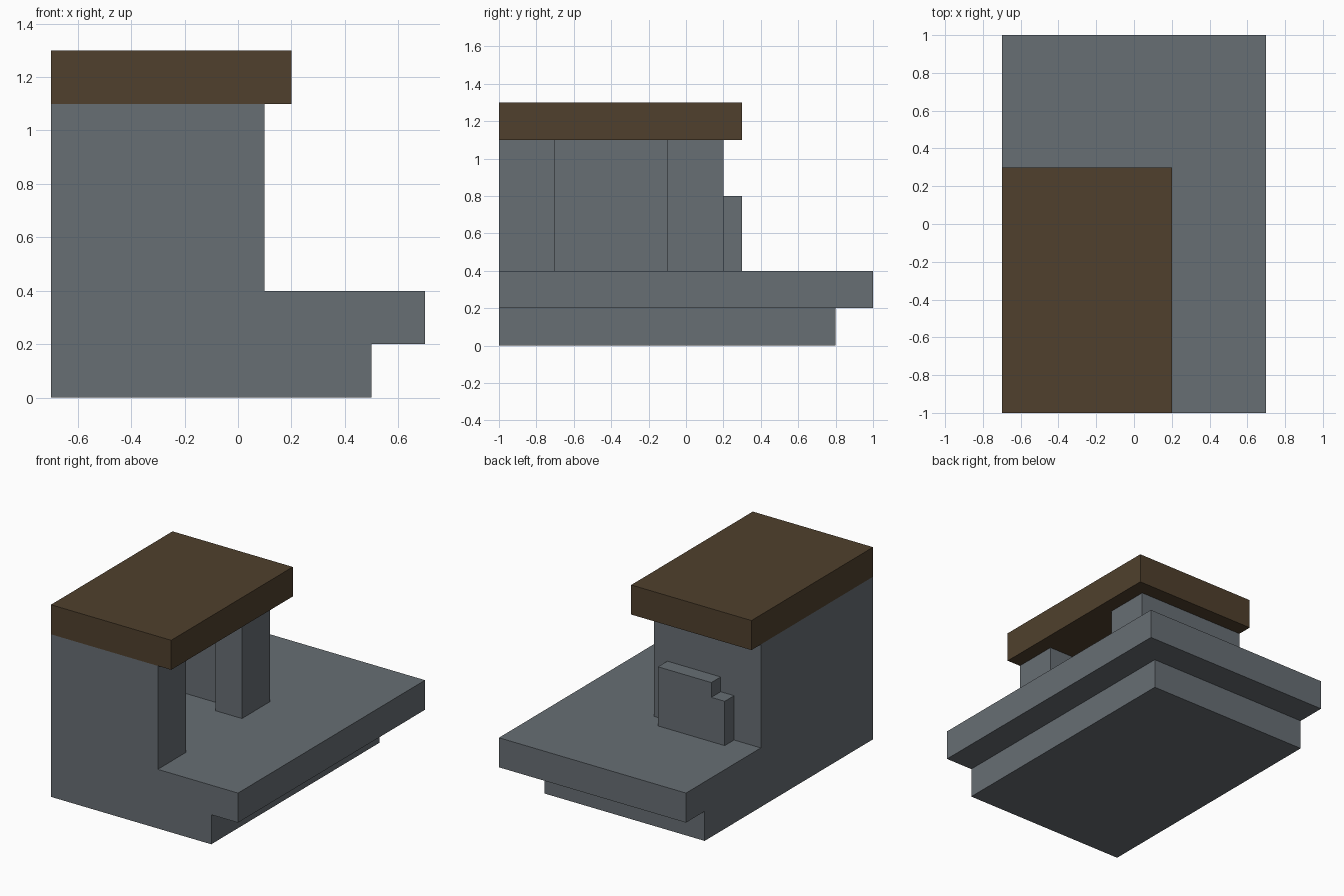
import bpy
import bmesh

if "Cube" in bpy.data.objects:
    bpy.data.objects.remove(bpy.data.objects["Cube"])


def material(name, rgb):
    m = bpy.data.materials.new(name)
    m.diffuse_color = (*rgb, 1.0)
    m.use_nodes = True
    m.node_tree.nodes["Principled BSDF"].inputs["Base Color"].default_value = m.diffuse_color
    return m


stone = material("grey stone", (0.136, 0.156, 0.174))
wood = material("dark brown", (0.080, 0.051, 0.026))


def extrude(name, points, direction, mat):
    """Extrude a flat outline along a direction into a closed solid."""
    bm = bmesh.new()
    face = bm.faces.new([bm.verts.new(p) for p in points])
    ext = bmesh.ops.extrude_face_region(bm, geom=[face], use_keep_orig=True)
    verts = [g for g in ext["geom"] if isinstance(g, bmesh.types.BMVert)]
    bmesh.ops.translate(bm, verts=verts, vec=direction)
    bmesh.ops.recalc_face_normals(bm, faces=bm.faces)
    mesh = bpy.data.meshes.new(name)
    bm.to_mesh(mesh)
    bm.free()
    mesh.materials.append(mat)
    obj = bpy.data.objects.new(name, mesh)
    bpy.context.collection.objects.link(obj)
    return obj


def box(name, x, y, z, mat):
    outline = [(x[0], y[0], z[0]), (x[1], y[0], z[0]),
               (x[1], y[1], z[0]), (x[0], y[1], z[0])]
    return extrude(name, outline, (0, 0, z[1] - z[0]), mat)


# Stepped floor: narrow foundation under a wider slab
box("foundation", (-0.7, 0.5), (-1.0, 0.8), (0.0, 0.2), stone)
box("floor_slab", (-0.7, 0.7), (-1.0, 1.0), (0.2, 0.4), stone)

# C-shaped walls, open on the right, with thicker pillars beside the opening
half = [(-0.7, 0.6), (0.1, 0.6), (0.1, 0.3), (-0.1, 0.3), (-0.1, 0.4), (-0.5, 0.4)]
plan = half + [(x, -y) for x, y in reversed(half)]
extrude("walls", [(x, y - 0.4, 0.4) for x, y in plan], (0, 0, 0.7), stone)

# Stepped panel on the back wall
panel = [(-0.5, 0.4), (0.0, 0.4), (0.0, 0.8), (-0.4, 0.8), (-0.4, 0.7), (-0.5, 0.7)]
extrude("back_panel", [(x, 0.2, z) for x, z in panel], (0, 0.1, 0), stone)

# Overhanging flat roof
box("roof", (-0.7, 0.2), (-1.0, 0.3), (1.1, 1.3), wood)
